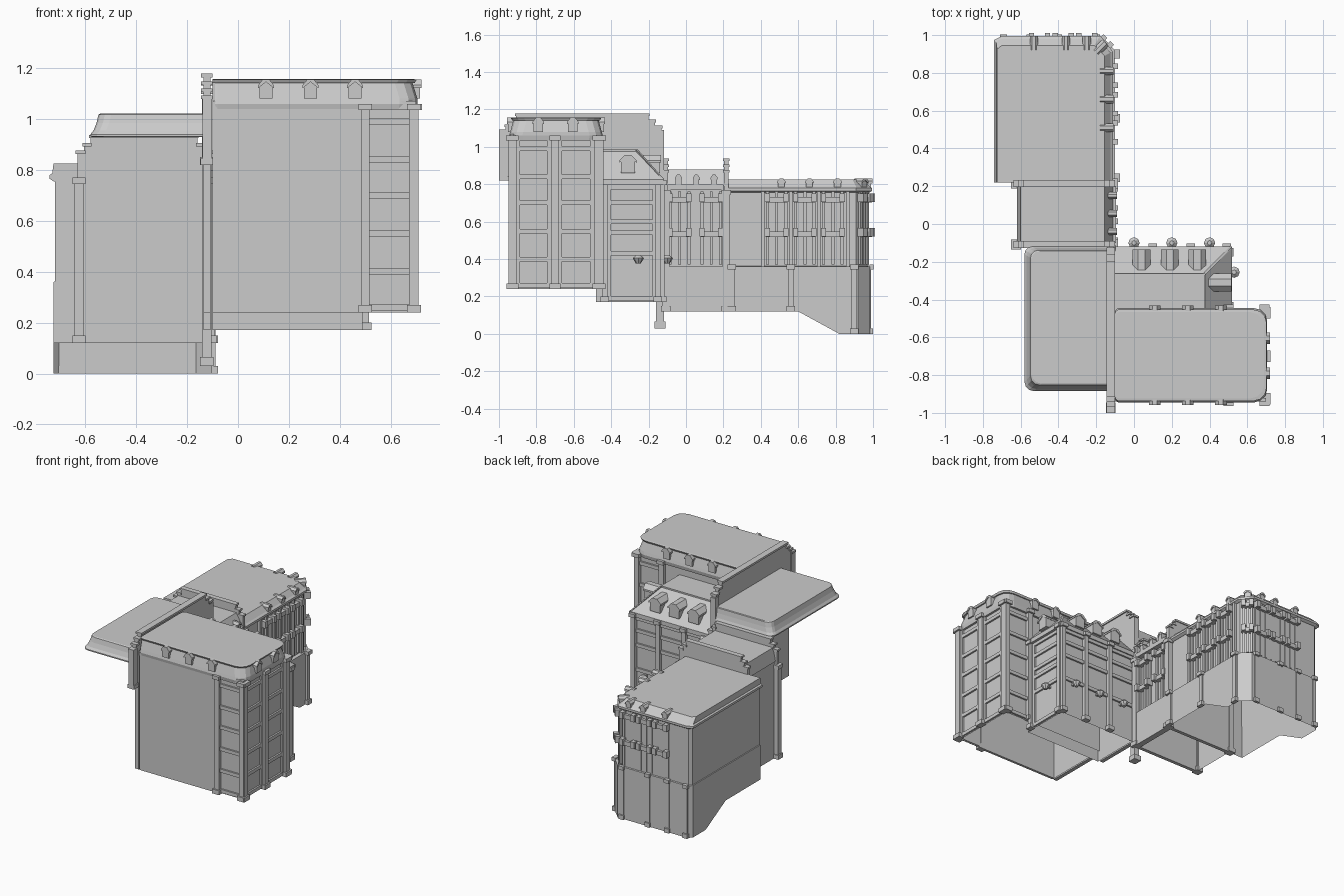
import bpy, bmesh, math
from mathutils import Matrix, Vector

if "Cube" in bpy.data.objects:
    bpy.data.objects.remove(bpy.data.objects["Cube"])

E, N, W, S, NE = 0, 90, 180, -90, 45      # outward direction of each facade


def make(name, bm, ang=0):
    bm.transform(Matrix.Rotation(math.radians(ang), 4, 'Z'))
    bmesh.ops.recalc_face_normals(bm, faces=bm.faces)
    me = bpy.data.meshes.new(name)
    bm.to_mesh(me)
    bm.free()
    ob = bpy.data.objects.new(name, me)
    bpy.context.collection.objects.link(ob)
    return ob


def loft(name, rings, cap_bottom=False, cap_top=True, ang=0):
    bm = bmesh.new()
    vs = [[bm.verts.new(p) for p in r] for r in rings]
    n = len(vs[0])
    for a, b in zip(vs, vs[1:]):
        for i in range(n):
            bm.faces.new((a[i], a[(i + 1) % n], b[(i + 1) % n], b[i]))
    if cap_top:
        bm.faces.new(vs[-1])
    if cap_bottom:
        bm.faces.new(vs[0])
    return make(name, bm, ang)


def ring(x0, x1, y0, y1, z, r=(0, 0, 0, 0), seg=3):
    """Rectangle with a radius per corner: SW, SE, NE, NW."""
    out = []
    for i, (x, y, sx, sy) in enumerate(((x0, y0, 1, 1), (x1, y0, -1, 1), (x1, y1, -1, -1), (x0, y1, 1, -1))):
        if not r[i]:
            out.append((x, y, z))
            continue
        for k in range(seg + 1):
            a = math.radians(180 + 90 * i + 90 * k / seg)
            out.append((x + sx * r[i] + r[i] * math.cos(a), y + sy * r[i] + r[i] * math.sin(a), z))
    return out


def box(name, x0, x1, y0, y1, z0, z1, closed=True):
    return loft(name, [ring(x0, x1, y0, y1, z0), ring(x0, x1, y0, y1, z1)], closed)


def on(name, ang, pos, u0, u1, z0, z1, d=0.015):
    """Block standing out by d from a facade at distance pos."""
    return loft(name, [ring(pos - 0.005, pos + d, u0, u1, z) for z in (z0, z1)], True, True, ang)


def prism(name, prof, d0, d1, ang=0):
    """Profile (u, z) extruded along the outward axis."""
    return loft(name, [[(d, u, z) for u, z in prof] for d in (d0, d1)], True, True, ang)


def pilaster(name, ang, pos, u, z0, z1, w=0.03, d=0.025):
    on(name, ang, pos, u - w / 2, u + w / 2, z0, z1, d)
    on(name + "_base", ang, pos, u - w * .75, u + w * .75, z0, z0 + 0.03, d + 0.01)
    on(name + "_capital", ang, pos, u - w * .75, u + w * .75, z1 - 0.025, z1, d + 0.013)


def dormer(name, ang, u, z0, z1, d0, d1, w):
    h, m = w / 2, z1 - (z1 - z0) * .3
    prism(name, [(u - h, z0), (u + h, z0), (u + h, m), (u + h * .5, z1), (u - h * .5, z1), (u - h, m)], d0, d1, ang)
    for s in (-1, 1):
        prism(name + "_eave", [(u + s * h * 1.25, m - .008), (u + s * h * 1.25, m + .004), (u + s * h * .5, z1 + .006),
                               (u, z1 + .006), (u, z1 - .004)], d0, d1 + .006, ang)


def window(name, ang, pos, u, w=0.1):
    for k in (-.5, 0, .5):
        on(name + "_stile", ang, pos, u + k * w - .008, u + k * w + .008, .37, .76, .014)
    for z in (.53, .715):
        on(name + "_sill", ang, pos, u - w * .55, u + w * .55, z - .012, z + .018, .03)
        for k in (-.5, .5):
            on(name + "_bracket", ang, pos, u + k * w - .014, u + k * w + .014, z - .01, z + .035, .045)


def panels(name, ang, pos, u0, u1, zs):
    for z in zs:
        on(name, ang, pos, u0, u1, z - .012, z + .012, .012)


# tall corner block
box("tall_block_walls", -.1, .685, -.925, -.465, .24, 1.06, False)
on("tall_front_plain_wall", S, .925, -.1, .49, .24, 1.06, .012)
on("tall_front_frieze", S, .925, -.1, .70, 1.035, 1.07, .016)
rr = (.02, .07, .07, .02)
loft("tall_roof", [ring(-.1, .70, -.94, -.45, 1.035, rr), ring(-.1, .705, -.945, -.445, 1.06, rr),
                   ring(-.1, .705, -.94, -.45, 1.08, rr), ring(-.1, .685, -.922, -.468, 1.145, rr)], True)
loft("tall_roof_rim", [ring(-.1, .71 - i, -.945 + i, -.445 - i, z, rr) for i, z in ((.015, 1.142), (.008, 1.155), (.022, 1.157))], True)
for x in (.11, .285, .46):
    dormer("tall_front_dormer", S, x, 1.08, 1.15, .88, .952, .05)
    dormer("tall_back_dormer", N, -x, 1.08, 1.15, -.51, -.438, .05)
for y in (-.79, -.605):
    dormer("tall_side_dormer", E, y, 1.08, 1.15, .64, .715, .05)
for y in (-.925, -.7, -.47):
    pilaster("tall_side_pilaster", E, .685, y, .24, 1.06, .04)
for x in (.50, .69):
    pilaster("tall_front_pilaster", S, .925, x, .24, 1.06, .035)
    pilaster("tall_back_pilaster", N, -.465, -x, .24, 1.06, .035)
TZ = (.26, .40, .55, .70, .84, .99)
panels("tall_side_band", E, .685, -.91, -.485, TZ)
panels("tall_front_band", S, .925, .51, .68, TZ)
panels("tall_back_band", N, -.465, -.68, -.51, TZ)
for y in (-.9, -.73, -.675, -.5):
    on("tall_side_stile", E, .685, y - .012, y + .012, .25, 1.04, .012)

# lower corner block with steep roof
box("low_block_walls", -.1, .49, -.48, -.14, .17, .82, False)
on("low_cornice_side", E, .49, -.46, -.12, .795, .825, .03)
on("low_cornice_back", N, -.14, -.52, .1, .795, .825, .02)
loft("low_roof", [ring(-.1, .52, -.47, -.12, .825), ring(-.1, .375, -.47, -.262, .975), ring(-.1, .375, -.47, -.262, .985)])
loft("low_roof_hip", [[(.51, -.115, .825), (.52, -.125, .825), (.5, -.135, .825)],
                      [(.37, -.257, .985), (.38, -.267, .985), (.36, -.28, .985)]], True)
for x in (.04, .19, .335):
    dormer("low_back_dormer", N, -x, .86, .95, -.29, -.14, .075)
dormer("low_side_dormer", E, -.31, .86, .95, .37, .51, .075)
for y in (-.435, -.15):
    pilaster("low_side_pilaster", E, .49, y, .17, .82)
for x in (.1, .3, .49):
    pilaster("low_back_pilaster", N, -.14, -x, .17, .82)
panels("low_side_band", E, .49, -.42, -.165, (.19, .43, .54, .60, .70, .785))
panels("low_back_band", N, -.14, -.48, .1, (.43, .60, .70, .785))
for y in (-.41, -.17):
    on("low_side_stile", E, .49, y - .01, y + .01, .18, .79, .012)
for ang, pos, u in ((E, .49, -.255), (N, -.14, -.4), (N, -.14, -.2), (N, -.14, 0)):
    on("lamp_arm", ang, pos, u - .008, u + .008, .395, .41, .04)
    lamp = [[(pos + .04 + r * math.cos(k * math.pi / 4), u + r * math.sin(k * math.pi / 4), z) for k in range(8)]
            for r, z in ((.012, .375), (.025, .395), (.03, .405), (.012, .42))]
    loft("wall_lamp", lamp, True, True, ang)

# stepped party wall beside the corner blocks
steps = [(-1, .84), (-1, 1.085), (-.965, 1.085), (-.965, 1.115), (-.94, 1.115), (-.94, 1.14), (-.91, 1.14), (-.91, 1.17),
         (-.2, 1.17), (-.2, 1.14), (-.165, 1.14), (-.165, 1.11), (-.13, 1.11), (-.13, 1.08), (-.12, 1.08),
         (-.12, .17), (-.47, .17), (-.47, .24), (-.935, .24), (-.935, .84)]
prism("tall_party_wall", steps, -.135, -.108)
for y0, y1, z in ((-.915, -.195, 1.17), (-.2, -.16, 1.137), (-.168, -.125, 1.105), (-.94, -.905, 1.14), (-.97, -.935, 1.112), (-1, -.96, 1.085)):
    box("party_wall_coping", -.145, -.1, y0, y1, z - .006, z + .008)
box("party_wall_front_pier", -.14, -.103, -1, -.955, .84, 1.09)
box("party_wall_front_corbel", -.147, -.098, -1, -.945, .82, .845)
box("junction_pier", -.142, -.105, -.16, -.118, .03, 1.09)
box("junction_pier_base", -.15, -.097, -.168, -.11, .03, .065)
box("junction_pier_cap", -.15, -.097, -.168, -.11, .82, .85)

# floating flared roof on the west
rc = (.05, 0, 0, .04)
loft("west_roof", [ring(-.58 + i, -.135, -.885 + i, -.12 - i * .6, z, rc)
                   for i, z in ((.006, .93), (0, .932), (0, .94), (.012, .955), (.024, .985), (.032, 1.018), (.04, 1.022))])

# link building between its two stepped gables
box("link_walls", -.615, -.13, -.12, .22, .12, .79, False)
gable = [(-.63, .12), (-.63, .87), (-.605, .87), (-.605, .90), (-.58, .90), (-.58, .93),
         (-.16, .93), (-.16, .90), (-.135, .90), (-.135, .87), (-.105, .87), (-.105, .12)]
for y in (-.108, .215):
    loft("stepped_gable", [[(x, y + s, z) for x, z in gable] for s in (-.012, .012)], True)
    for x0, x1, z in ((-.585, -.155, .93), (-.612, -.575, .898), (-.638, -.6, .868), (-.165, -.13, .898), (-.14, -.1, .868)):
        box("gable_coping", x0, x1, y - .018, y + .018, z - .005, z + .008)
    for x in (-.625, -.11):
        box("gable_pier", x - .018, x + .018, y - .02, y + .02, .12, .76)
        box("gable_pier_cap", x - .026, x + .026, y - .026, y + .026, .745, .77)
        box("gable_pier_base", x - .026, x + .026, y - .026, y + .026, .12, .15)
loft("link_roof", [ring(-.62, -.105, -.11, .215, .79), ring(-.6, -.155, -.11, .215, .88)])
on("link_cornice", E, -.13, -.1, .2, .77, .8, .035)
on("link_shopfront", E, -.13, -.1, .22, .12, .36, .035)
for y in (-.04, .055, .15):
    dormer("link_dormer", E, y, .80, .845, -.18, -.095, .03)
for y in (-.035, .135):
    window("link_window", E, -.13, y)

# north building: upper walls with a chamfered street corner
def plan(o, z):
    return [(-.72 - o, .22, z), (-.13 + o, .22, z), (-.13 + o, .91, z), (-.195 + o, .975 + o, z), (-.70, .975 + o, z), (-.72 - o, .955 + o, z)]

loft("north_walls", [plan(0, .35), plan(0, .79)], False, False)
loft("north_cornice", [plan(.005, .755), plan(.02, .765), plan(.02, .78), plan(.005, .79)], True)
roof_top = [(-.725, .22, .825), (-.155, .22, .825), (-.155, .89, .825), (-.21, .945, .825), (-.70, .945, .825), (-.725, .925, .825)]
loft("north_roof", [plan(.01, .785), roof_top])


# ground storey following the sloping street
def low(z):
    p = [(-.1, .22), (-.1, .60), (-.1, .82), (-.1, .92), (-.165, .985), (-.70, .985), (-.725, .96), (-.725, .82), (-.725, .60), (-.725, .22)]
    return [(x, y, z if z else .12 * min(1, max(0, (.82 - y) / .22))) for x, y in p]


loft("north_ground_storey", [low(0), low(.345), low(.36), [(min(max(x, -.72), -.125), min(y, .975), .362) for x, y, z in low(.36)]], False, False)
for y, z in ((.245, .12), (.56, .12), (.9, 0)):
    pilaster("north_shop_pilaster", E, -.1, y, z, .37, .03, .012)
for x in (-.2, -.4, -.55, -.69):
    pilaster("north_back_pilaster", N, .985, -x, 0, .37, .025, .005)
for y in (.485, .635, .785):
    window("north_side_window", E, -.13, y)
for y in (.41, .56, .71, .865):
    on("north_side_pier", E, -.13, y - .01, y + .01, .36, .76, .02)
for x in (-.25, -.375, -.5):
    window("north_back_window", N, .965, -x, .085)
window("north_corner_window", NE, .552, .785, .05)
for y in (.51, .66, .81):
    dormer("north_side_dormer", E, y, .785, .825, -.18, -.115, .035)
for x in (-.25, -.36, -.53):
    dormer("north_back_dormer", N, -x, .785, .825, .92, .99, .035)
dormer("north_corner_dormer", NE, .785, .785, .825, .5, .565, .04)
